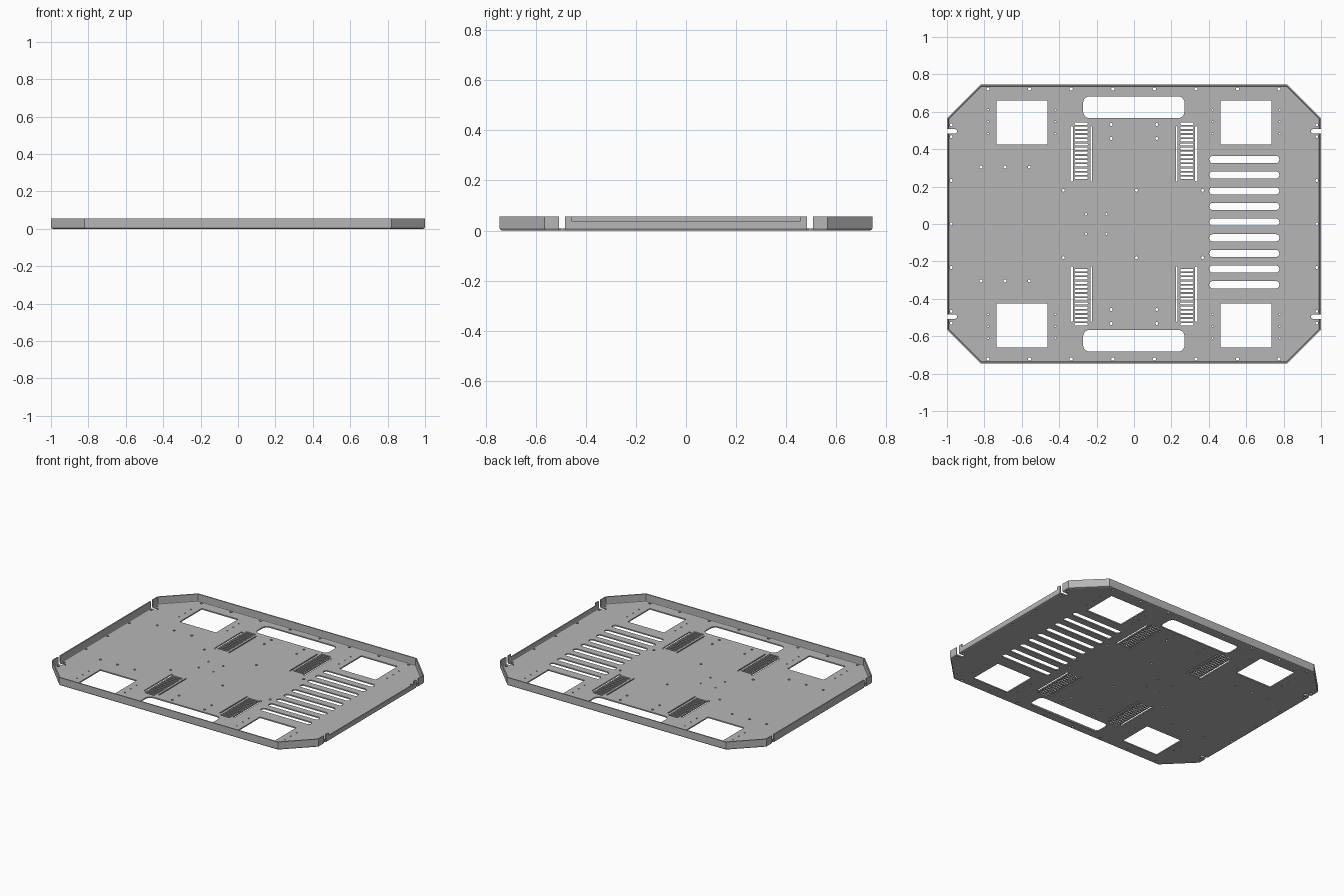
import bpy
from math import cos, sin, pi, tan

cube = bpy.data.objects.get("Cube")
if cube:
    bpy.data.objects.remove(cube, do_unlink=True)

HX, HY, CUT = 1.0, 0.745, 0.18      # half sizes and corner chamfer
THICK, HIGH, LOW = 0.008, 0.055, 0.036
BEND = 0.01                         # inset where the floor meets the bent rim
NOTCH = (0.483, 0.507)              # side notches

metal = bpy.data.materials.new("grey sheet metal")
metal.use_nodes = True
grey = (0.47, 0.47, 0.47, 1)
metal.diffuse_color = grey
metal.node_tree.nodes["Principled BSDF"].inputs["Base Color"].default_value = grey


def add_object(name, mesh):
    obj = bpy.data.objects.new(name, mesh)
    bpy.context.collection.objects.link(obj)
    mesh.materials.clear()
    mesh.materials.append(metal)
    return obj


def corner(d):
    """Ends of the chamfer for an outline inset by d."""
    k = d * tan(pi / 8)
    return (HX - d, HY - CUT - k), (HX - CUT - k, HY - d)


def rounded(x0, x1, y0, y1, r, n=5):
    """Rectangle outline with rounded corners."""
    pts = []
    for q, (cx, cy) in enumerate([(x1 - r, y1 - r), (x0 + r, y1 - r),
                                  (x0 + r, y0 + r), (x1 - r, y0 + r)]):
        for i in range(n + 1):
            a = (q + i / n) * pi / 2
            pts.append((cx + r * cos(a), cy + r * sin(a)))
    return pts


def box(x0, x1, y0, y1):
    return [(x0, y0), (x1, y0), (x1, y1), (x0, y1)]


def circle(x, y, r, n=12):
    return [(x + r * cos(2 * pi * i / n), y + r * sin(2 * pi * i / n)) for i in range(n)]


def mirror(pts, sx, sy):
    return [(x * sx, y * sy) for x, y in pts]


# Floor outline: one quarter, mirrored round
a, b = corner(BEND)
quarter = [(a[0], NOTCH[0]), (0.955, NOTCH[0]), (0.947, 0.489), (0.947, 0.501),
           (0.955, NOTCH[1]), (a[0], NOTCH[1]), a, b]
outline = (quarter + mirror(quarter, -1, 1)[::-1] + mirror(quarter, -1, -1)
           + mirror(quarter, 1, -1)[::-1])
loops = [outline]

# Openings repeated in each quarter
for sx in (1, -1):
    for sy in (1, -1):
        group = [box(0.462, 0.735, 0.425, 0.661),
                 rounded(0.325, 0.34, 0.227, 0.523, 0.007, 3),
                 rounded(0.225, 0.233, 0.227, 0.523, 0.0035, 3)]
        group += [rounded(0.247, 0.318, y, y + 0.013, 0.006, 3)
                  for y in [0.24 + 0.0223 * i for i in range(14)]]
        group += [circle(x, y, 0.005, 8) for x in (0.42, 0.78) for y in (0.483, 0.547, 0.61)]
        group += [circle(0.122, y, 0.008) for y in (0.457, 0.532)]
        group += [circle(0.977, y, 0.008) for y in (0.232, 0.467, 0.53)]
        loops += [mirror(g, sx, sy) for g in group]
    loops.append(circle(0.977 * sx, 0, 0.008))

# Openings repeated front and back
for sy in (1, -1):
    group = [rounded(-0.272, 0.27, 0.566, 0.683, 0.035)]
    group += [circle(-0.78 + 0.2222 * i, 0.722, 0.009) for i in range(8)]
    group += [circle(x, 0.304, 0.008) for x in (-0.818, -0.69, -0.56)]
    group += [circle(x, 0.18, 0.008) for x in (-0.378, 0.013, 0.367)]
    group += [circle(x, 0.052, 0.006) for x in (-0.257, -0.147)]
    loops += [mirror(g, 1, sy) for g in group]

# Row of long vent slots
loops += [rounded(0.402, 0.777, y - 0.019, y + 0.019, 0.018)
          for y in [0.01 + 0.0837 * i for i in range(-4, 5)]]

# Floor: filled flat curve turned into a mesh
curve = bpy.data.curves.new("floor_profile", 'CURVE')
curve.dimensions = '2D'
curve.fill_mode = 'BOTH'
curve.extrude = THICK / 2
for pts in loops:
    spline = curve.splines.new('POLY')
    spline.points.add(len(pts) - 1)
    for p, (x, y) in zip(spline.points, pts):
        p.co = (x, y, 0, 1)
    spline.use_cyclic_u = True
temp = bpy.data.objects.new("floor_curve", curve)
bpy.context.collection.objects.link(temp)
bpy.context.view_layer.update()
graph = bpy.context.evaluated_depsgraph_get()
floor_mesh = bpy.data.meshes.new_from_object(temp.evaluated_get(graph))
bpy.data.objects.remove(temp, do_unlink=True)
for v in floor_mesh.vertices:
    v.co.z += THICK / 2
for f in floor_mesh.polygons:
    f.use_smooth = False
add_object("floor_panel", floor_mesh)


def rim(name, start, end, h):
    """Bent edge between two points given as functions of the inset."""
    profile = [(BEND, 0), (0.003, 0.0025), (0, BEND), (0, h),
               (THICK, h), (THICK, 0.011), (BEND, THICK)]
    n = len(profile)
    verts = [(*end_fn(d), z) for end_fn in (start, end) for d, z in profile]
    faces = [(i, i + n, (i + 1) % n + n, (i + 1) % n) for i in range(n)]
    faces += [tuple(range(n)), tuple(range(2 * n - 1, n - 1, -1))]
    mesh = bpy.data.meshes.new(name)
    mesh.from_pydata(verts, [], faces)
    add_object(name, mesh)


def at(which, sx, sy):
    return lambda d: (corner(d)[which][0] * sx, corner(d)[which][1] * sy)


def along(sx, y):
    return lambda d: ((HX - d) * sx, y)


# Front and back rims
rim("front_rim", at(1, 1, -1), at(1, -1, -1), HIGH)
rim("back_rim", at(1, -1, 1), at(1, 1, 1), HIGH)

# Chamfered corner rims and the short rims beside the notches
for sx, side in ((1, "left"), (-1, "right")):
    for sy, end in ((1, "back"), (-1, "front")):
        ends = [at(0, sx, sy), at(1, sx, sy)]
        short = [along(sx, NOTCH[1] * sy), at(0, sx, sy)]
        if sx * sy > 0:
            ends.reverse()
            short.reverse()
        rim(f"{end}_{side}_corner_rim", *ends, HIGH)
        rim(f"{end}_{side}_short_rim", *short, HIGH)

# Side rims: one full height, the other lowered along its middle
STEP = 0.455
rim("right_rim", along(-1, -NOTCH[0]), along(-1, NOTCH[0]), HIGH)
rim("left_rim_low", along(1, STEP), along(1, -STEP), LOW)
rim("left_rim_back_tab", along(1, NOTCH[0]), along(1, STEP), HIGH)
rim("left_rim_front_tab", along(1, -STEP), along(1, -NOTCH[0]), HIGH)

# Make all rim faces point outward
import bmesh
for obj in bpy.context.collection.objects:
    if "rim" in obj.name and obj.type == 'MESH':
        bm = bmesh.new()
        bm.from_mesh(obj.data)
        bmesh.ops.recalc_face_normals(bm, faces=bm.faces)
        bm.to_mesh(obj.data)
        bm.free()
